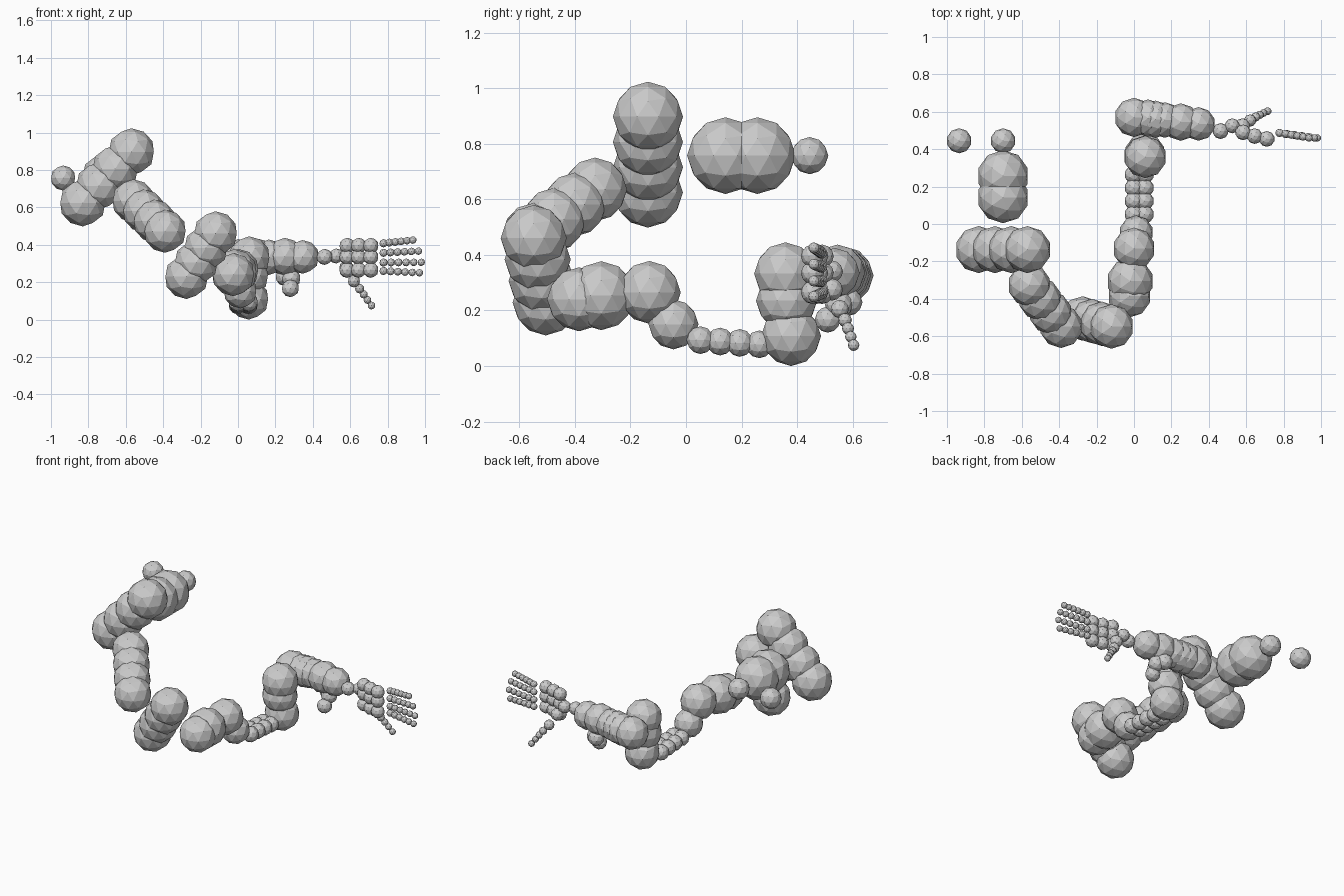
import bpy, bmesh
from mathutils import Vector, Matrix


def balls(name, items):
    """One object made of faceted balls given as (x, y, z, radius)."""
    bm = bmesh.new()
    for x, y, z, r in items:
        bmesh.ops.create_icosphere(bm, subdivisions=2, radius=r,
                                   matrix=Matrix.Translation((x, y, z)))
    me = bpy.data.meshes.new(name)
    bm.to_mesh(me)
    bm.free()
    ob = bpy.data.objects.new(name, me)
    bpy.context.collection.objects.link(ob)
    return ob


def chain(a, b, n):
    """n balls evenly blended from a to b, both (x, y, z, radius)."""
    a, b = Vector(a), Vector(b)
    return [tuple(a.lerp(b, i / (n - 1))) for i in range(n)]


# Hanging end weights
balls("end_bulb", chain((-0.70, 0.142, 0.757, 0.138), (-0.70, 0.257, 0.757, 0.138), 2))
balls("inner_tip", [(-0.70, 0.445, 0.757, 0.067)])
balls("outer_tip", [(-0.935, 0.445, 0.757, 0.067)])

# Thick upper segments
balls("top_segment", chain((-0.57, -0.137, 0.897, 0.126), (-0.83, -0.137, 0.624, 0.126), 4))
balls("second_segment", chain((-0.56, -0.327, 0.635, 0.115), (-0.39, -0.548, 0.472, 0.115), 4))
balls("third_segment", chain((-0.12, -0.548, 0.460, 0.119), (-0.275, -0.505, 0.229, 0.119), 4))

# Middle segment with its tapered end
balls("middle_segment", [(-0.025, -0.385, 0.24, 0.115), (-0.02, -0.305, 0.253, 0.124),
                         (0.0, -0.132, 0.265, 0.113)])
balls("middle_end", [(0.012, -0.045, 0.15, 0.09)])

# Twin thin link
for side, x in (("left", -0.001), ("right", 0.057)):
    balls(side + "_link", chain((x, 0.052, 0.093, 0.05), (x, 0.264, 0.078, 0.05), 4))

# Upright joint
balls("upright_joint", [(0.058, 0.378, 0.108, 0.108), (0.055, 0.362, 0.235, 0.11),
                        (0.06, 0.358, 0.332, 0.113)])

# Forearm and hanging stub
balls("forearm", [(0.0, 0.57, 0.325, 0.105), (0.075, 0.566, 0.327, 0.1),
                  (0.115, 0.56, 0.33, 0.1), (0.165, 0.556, 0.333, 0.095),
                  (0.25, 0.545, 0.337, 0.1), (0.345, 0.535, 0.335, 0.09)])
balls("forearm_stub", [(0.25, 0.585, 0.23, 0.05), (0.285, 0.55, 0.22, 0.05),
                       (0.28, 0.51, 0.167, 0.047)])

# Wrist and palm
balls("wrist", [(0.463, 0.497, 0.335, 0.043), (0.525, 0.525, 0.34, 0.04)])
balls("palm", [(x, y, z, 0.042) for z in (0.395, 0.335, 0.265)
               for x, y in ((0.583, 0.49), (0.645, 0.47), (0.71, 0.455))])

# Thumb
balls("thumb", [(0.58, 0.525, 0.275, 0.04), (0.62, 0.553, 0.205, 0.033),
                (0.65, 0.572, 0.165, 0.025), (0.672, 0.583, 0.135, 0.022),
                (0.692, 0.593, 0.105, 0.021), (0.714, 0.603, 0.075, 0.021)])

# Fingers
for i, (z0, z1, tip) in enumerate(((0.408, 0.425, 0.935), (0.357, 0.366, 0.965),
                                   (0.305, 0.306, 0.98), (0.26, 0.25, 0.97))):
    balls(f"finger_{i + 1}", chain((0.778, 0.487, z0, 0.022), (tip, 0.46, z1, 0.02), 6))
